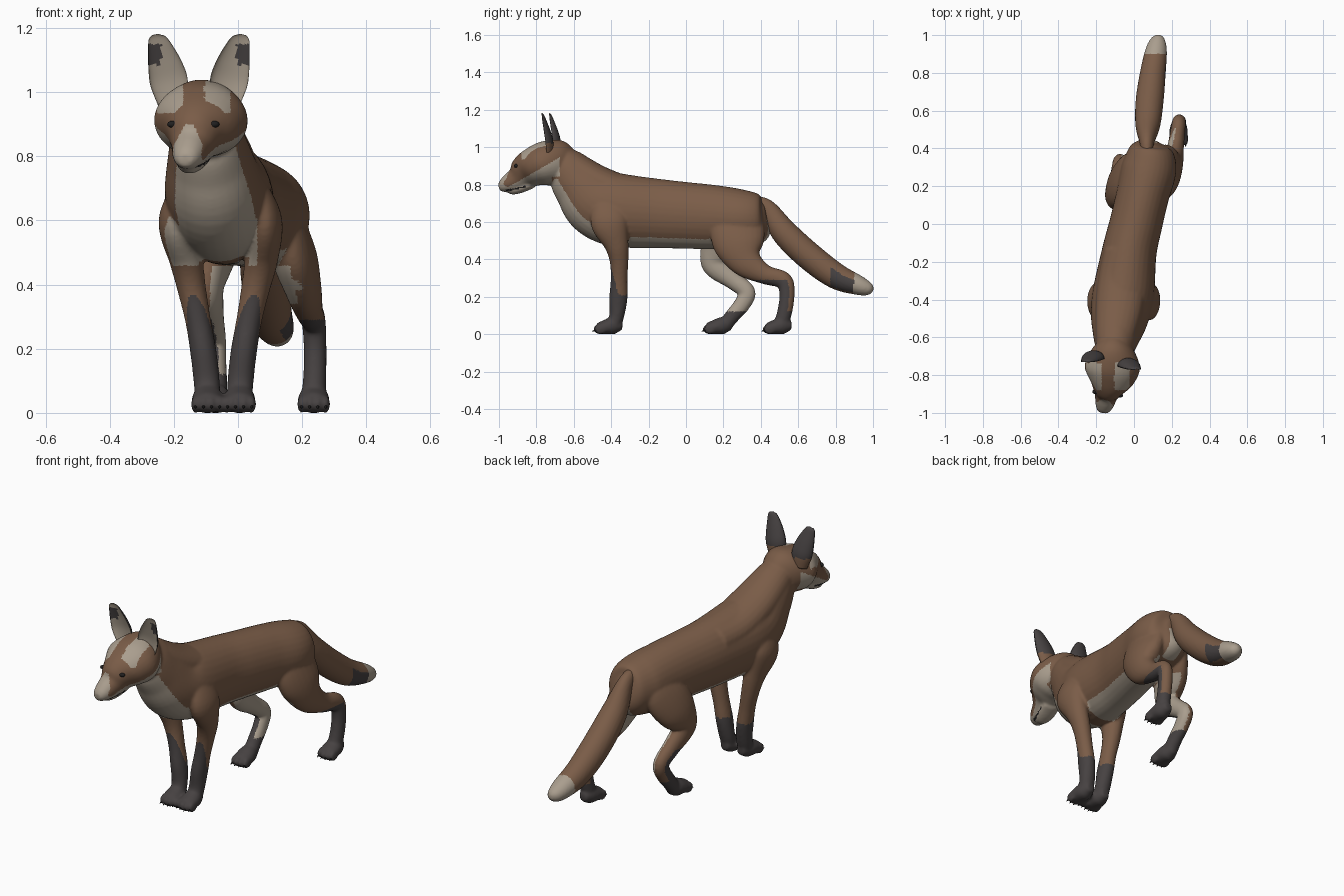
import bpy, bmesh, math
from mathutils import Vector, Matrix
from mathutils.bvhtree import BVHTree

if "Cube" in bpy.data.objects:
    bpy.data.objects.remove(bpy.data.objects["Cube"])


def material(name, rgb):
    m = bpy.data.materials.new(name)
    m.diffuse_color = (*rgb, 1)
    m.use_nodes = True
    m.node_tree.nodes["Principled BSDF"].inputs["Base Color"].default_value = m.diffuse_color
    return m


MATS = [material("brown fur", (0.195, 0.108, 0.064)),
        material("cream fur", (0.40, 0.34, 0.27)),
        material("charcoal fur", (0.062, 0.054, 0.054)),
        material("black", (0.015, 0.014, 0.014))]
BROWN, CREAM, DARK, BLACK = range(4)


def smooth_path(rings, k=6):
    """Catmull-Rom through (x, y, z, half width, half depth)."""
    p = [rings[0]] + list(rings) + [rings[-1]]
    out = []
    for i in range(1, len(p) - 2):
        for j in range(k):
            t = j / k
            out.append([0.5 * (2 * b + (c - a) * t + (2 * a - 5 * b + 4 * c - d) * t * t
                               + (3 * b - a - 3 * c + d) * t ** 3)
                        for a, b, c, d in zip(*p[i - 1:i + 3])])
    return out + [list(rings[-1])]


def loft(bm, rings, n=24, cup=False):
    """Skin elliptical rings along a path; cup hollows the front side."""
    path = smooth_path(rings)
    loops = []
    for i, (x, y, z, a, b) in enumerate(path):
        t = Vector(path[min(i + 1, len(path) - 1)][:3]) - Vector(path[max(i - 1, 0)][:3])
        t.normalize()
        side = (Vector((1, 0, 0)) - t * t.x).normalized()
        up = side.cross(t)
        loop = []
        for j in range(n):
            ang = 2 * math.pi * j / n
            s = math.sin(ang)
            if cup and s > 0:
                s *= -0.55
            loop.append(bm.verts.new(Vector((x, y, z)) + side * max(a, .002) * math.cos(ang)
                                     + up * max(b, .002) * s))
        loops.append(loop)
    faces = [bm.faces.new((p[j], p[(j + 1) % n], q[(j + 1) % n], q[j]))
             for p, q in zip(loops, loops[1:]) for j in range(n)]
    faces += [bm.faces.new(loops[0][::-1]), bm.faces.new(loops[-1])]
    bmesh.ops.recalc_face_normals(bm, faces=faces)


def ball(bm, loc, size):
    bmesh.ops.create_uvsphere(bm, u_segments=16, v_segments=10, radius=1,
                              matrix=Matrix.Translation(loc) @ Matrix.Diagonal((*size, 1)))


def make(name, bm, rule, voxel=None, iterations=6):
    """Finish a part: optionally fuse its pieces, then colour faces by a rule."""
    me = bpy.data.meshes.new(name)
    bm.to_mesh(me)
    bm.free()
    ob = bpy.data.objects.new(name, me)
    bpy.context.scene.collection.objects.link(ob)
    if voxel:
        r = ob.modifiers.new("fuse", 'REMESH')
        r.mode, r.voxel_size = 'VOXEL', voxel
        s = ob.modifiers.new("soften", 'SMOOTH')
        s.factor, s.iterations = 0.5, iterations
        dg = bpy.context.evaluated_depsgraph_get()
        fused = bpy.data.meshes.new_from_object(ob.evaluated_get(dg))
        ob.modifiers.clear()
        ob.data = fused
        bpy.data.meshes.remove(me)
        me = fused
        me.name = name
    me.materials.clear()
    for m in MATS:
        me.materials.append(m)
    for f in me.polygons:
        f.use_smooth = True
        f.material_index = rule(f.center, f.normal)
    return ob


# Body: torso and neck, then the nape
body, claws = bmesh.new(), bmesh.new()
loft(body, [(.09, .435, .62, .04, .07), (.085, .40, .615, .11, .13), (.08, .30, .615, .145, .158),
            (.045, .15, .625, .14, .172), (.01, 0, .635, .14, .178), (-.025, -.15, .645, .145, .185),
            (-.055, -.36, .663, .163, .196), (-.075, -.48, .705, .155, .183),
            (-.09, -.57, .80, .13, .148), (-.1, -.64, .875, .108, .122),
            (-.112, -.72, .92, .08, .09)], n=32)
loft(body, [(-.11, -.70, .935, .085, .09), (-.1, -.60, .885, .105, .09), (-.08, -.46, .808, .125, .09),
            (-.06, -.30, .745, .13, .095), (-.04, -.15, .72, .12, .10)])


# Paws with toes and claws; y is the toe front
def paw(x, y):
    loft(body, [(x, y + .155, .045, .022, .022), (x, y + .11, .046, .044, .046),
                (x, y + .06, .037, .050, .038), (x, y + .025, .03, .042, .03)])
    for i in (-1.5, -.5, .5, 1.5):
        ty = y + .028 + abs(i) * .007
        ball(body, (x + i * .025, ty, .027), (.014, .033, .028))
        bmesh.ops.create_cone(claws, cap_ends=True, segments=8, radius1=.007, radius2=.001, depth=.022,
                              matrix=Matrix.Translation((x + i * .025, ty - .029, .018))
                              @ Matrix.Rotation(math.radians(110), 4, 'X'))


# Front legs, mirrored about the chest line
for s in (-1, 1):
    c = -.045
    loft(body, [(c - .01 + s * .115, -.42, .71, .03, .07), (c - .01 + s * .138, -.41, .60, .055, .10),
                (c + s * .118, -.372, .48, .052, .066), (c + s * .10, -.358, .39, .045, .05),
                (c + s * .08, -.358, .29, .040, .045), (c + s * .063, -.362, .19, .041, .049),
                (c + s * .053, -.37, .10, .041, .040), (c + s * .05, -.39, .045, .040, .04)])
    paw(c + s * .05, -.495)

# Hind legs: right stretched back, left stepping forward
loft(body, [(.13, .25, .70, .04, .09), (.15, .27, .59, .06, .14), (.178, .285, .48, .070, .138),
            (.205, .325, .385, .056, .088), (.222, .42, .32, .043, .053), (.235, .52, .288, .038, .047),
            (.24, .54, .22, .036, .041), (.24, .53, .13, .036, .04), (.236, .51, .055, .038, .04)])
paw(.236, .41)
loft(body, [(.02, .27, .70, .04, .09), (-.03, .25, .59, .065, .13), (-.075, .20, .49, .066, .125),
            (-.098, .155, .40, .056, .082), (-.095, .175, .35, .05, .066), (-.085, .25, .29, .042, .05),
            (-.075, .325, .225, .038, .046), (-.072, .30, .16, .036, .044),
            (-.07, .25, .10, .036, .04), (-.07, .21, .05, .038, .038)])
paw(-.07, .09)

# Head: skull tapering into the muzzle, plus chin
loft(body, [(-.11, -.60, .925, .05, .06), (-.112, -.66, .925, .108, .112), (-.115, -.75, .913, .146, .119),
            (-.122, -.81, .895, .130, .106), (-.135, -.86, .866, .09, .092), (-.145, -.90, .832, .064, .066),
            (-.155, -.95, .806, .051, .049), (-.162, -.983, .793, .038, .034),
            (-.165, -1.0, .79, .022, .02)], n=32)
loft(body, [(-.13, -.82, .80, .05, .02), (-.145, -.88, .78, .047, .024),
            (-.152, -.925, .766, .034, .02), (-.155, -.95, .765, .014, .012)])


def head_colour(c, n):
    dx = c.x - (-.165 + (c.y + 1) * .2)
    if -.965 < c.y < -.855 and abs(c.z - (.772 + .2 * (c.y + .94))) < .0045 and abs(n.x) > .25:
        return BLACK                                               # mouth line
    if c.z < .815 + .58 * (c.y + .9):                              # cheeks and throat
        return CREAM
    if c.z < .9 and abs(dx) < min(.046, .014 + .5 * (.9 - c.z)) and c.y < -.85:
        return CREAM                                               # bridge of the muzzle
    if -.88 < c.y < -.735 and c.z > .935 and .033 < abs(c.x + .138) < .115:  # brow patches
        return CREAM
    return BROWN


def skin_colour(c, n):
    if c.y < -.72 or (c.y < -.675 and c.z > .84):
        return head_colour(c, n)
    if c.y < -.25 and c.z < .44:                                   # front stockings
        return DARK if c.z < .21 + .16 * max(0, -n.y) else BROWN
    if c.y > 0 and c.z < .46:                                      # hind legs
        right = c.x > .08
        inward = -n.x if right else n.x
        if c.z < .12 or (c.z < .29 and n.y < .25 and (right or inward < .35)):
            return DARK
        if inward > .3 and c.z > (.34 if right else .12):
            return CREAM
    if c.y < -.4 and c.z > .46 and abs(c.x + .085) < .145 and n.dot(Vector((0, -.85, -.5))) > .55:
        return CREAM                                               # bib
    if -.32 < c.y < .2 and n.z < -.6 and c.z < .52:                # belly
        return CREAM
    if c.y > .37 and abs(c.x - .08) < .04 and c.z < .62:           # under the tail
        return CREAM
    return BROWN


skin = make("body_head_and_legs", body, skin_colour, .007, 9)
make("claws", claws, lambda c, n: BLACK)

# Nose and eyes, the eyes set on the face surface
nose = bmesh.new()
ball(nose, (-.165, -.981, .796), (.025, .019, .021))
make("nose", nose, lambda c, n: BLACK)
hm = skin.data
tree = BVHTree.FromPolygons([v.co for v in hm.vertices], [p.vertices[:] for p in hm.polygons])
for side, x in (("left", -.203), ("right", -.076)):
    hit = tree.ray_cast(Vector((x, -1.5, .9)), Vector((0, 1, 0)))[0] or Vector((x, -.87, .9))
    eye = bmesh.new()
    ball(eye, hit + Vector((0, .006, 0)), (.018, .012, .011))
    make("eye_" + side, eye, lambda c, n: BLACK)

# Ears: cupped leaves, mirrored about the head line
for side, s, dy in (("left", -1, .04), ("right", 1, 0)):
    ear = bmesh.new()
    c = -.122
    loft(ear, [(c + s * .083, -.745 + dy, .965, .045, .035), (c + s * .093, -.752 + dy, 1.03, .059, .042),
               (c + s * .106, -.76 + dy, 1.085, .053, .035), (c + s * .122, -.768 + dy, 1.14, .038, .022),
               (c + s * .133, -.771 + dy, 1.168, .026, .013), (c + s * .136, -.772 + dy, 1.18, .010, .004)],
         cup=True)

    def ear_colour(p, n, s=s):
        if n.y > 0.05:
            return DARK if p.z > 1.02 else BROWN
        return DARK if 1.085 < p.z < 1.15 and s * (p.x + .122) > .118 else CREAM

    make("ear_" + side, ear, ear_colour)

# Tail: brush with a dark patch and a pale tip
tail = bmesh.new()
loft(tail, [(.07, .34, .70, .03, .04), (.068, .43, .675, .038, .048), (.073, .525, .545, .066, .07),
            (.083, .655, .42, .074, .075), (.1, .80, .312, .068, .07), (.118, .92, .262, .057, .053),
            (.128, .98, .24, .036, .034), (.13, 1.0, .232, .010, .010)])


def tail_colour(c, n):
    if c.y > .895 + .1 * (c.z - .26):
        return CREAM
    return DARK if c.y > .77 and -.8 < n.z < .3 and n.x > .1 else BROWN


make("tail", tail, tail_colour, .008, 3)
